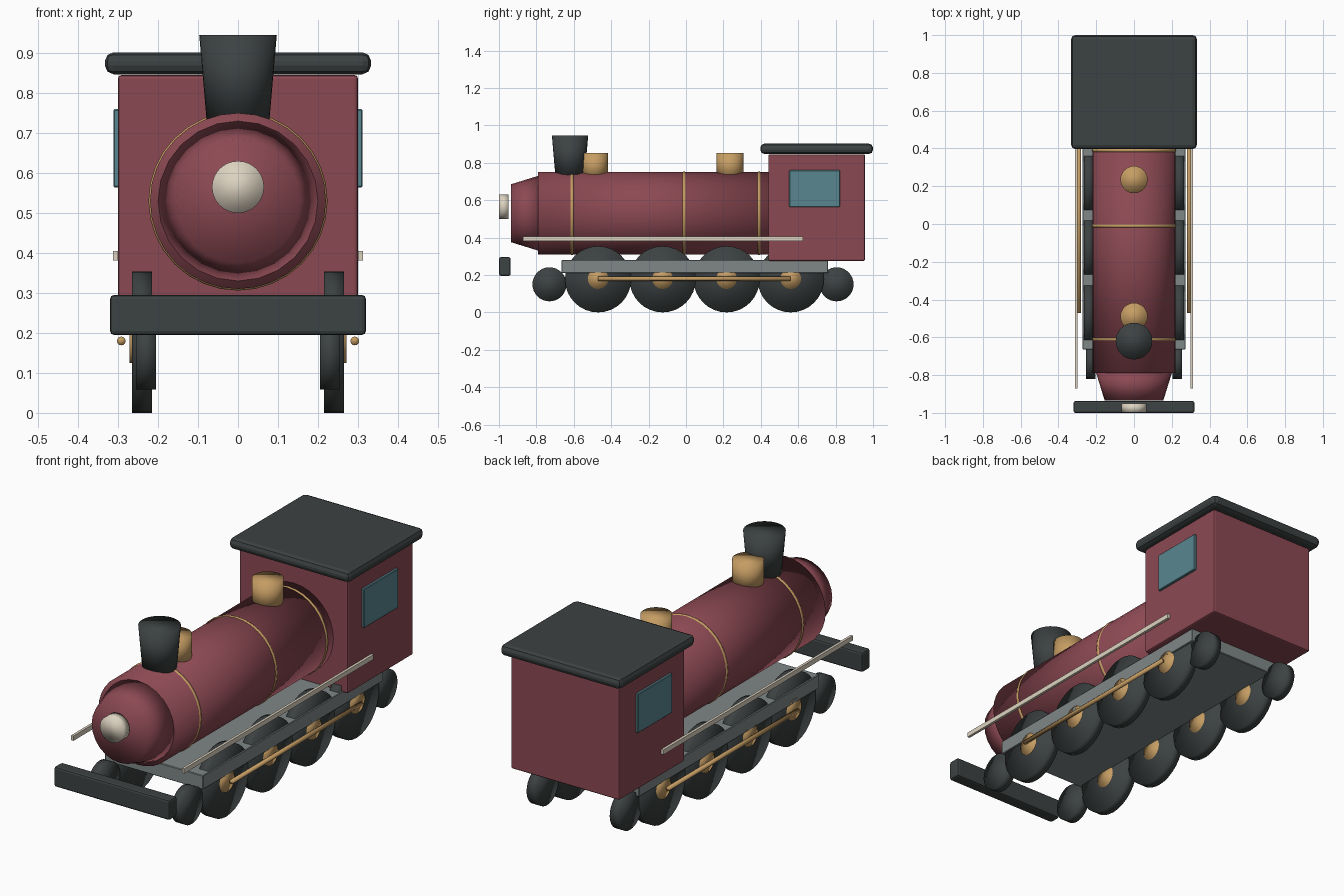
import bpy
import math

if "Cube" in bpy.data.objects:
    bpy.data.objects.remove(bpy.data.objects["Cube"])


def material(name, rgb):
    m = bpy.data.materials.new(name)
    m.diffuse_color = (*rgb, 1)
    m.use_nodes = True
    m.node_tree.nodes["Principled BSDF"].inputs["Base Color"].default_value = m.diffuse_color
    return m


RED = material("maroon", (0.26, 0.066, 0.085))
DARK = material("charcoal", (0.046, 0.054, 0.054))
GOLD = material("brass", (0.56, 0.335, 0.125))
GREY = material("steel grey", (0.215, 0.245, 0.245))
BLUE = material("window blue", (0.10, 0.24, 0.275))
IVORY = material("ivory", (0.72, 0.65, 0.53))

ALONG_Y = (math.pi / 2, 0, 0)   # cone base faces +y, tip end faces -y
ALONG_X = (0, math.pi / 2, 0)


def finish(name, mat):
    ob = bpy.context.object
    ob.name = name
    ob.data.materials.append(mat)
    return ob


def box(name, mat, x, y, z, bevel=0.0, segments=2):
    """Box from (min, max) ranges on each axis."""
    r = (x, y, z)
    bpy.ops.mesh.primitive_cube_add(size=1, location=[(a + b) / 2 for a, b in r])
    ob = finish(name, mat)
    ob.scale = [b - a for a, b in r]
    bpy.ops.object.transform_apply(location=False, rotation=False, scale=True)
    if bevel:
        mod = ob.modifiers.new("rounded edges", "BEVEL")
        mod.width, mod.segments = bevel, segments
    return ob


def cone(name, mat, loc, r1, r2, depth, rot=(0, 0, 0), sides=32):
    """Softly shaded round part, r1 at the base and r2 at the far end."""
    bpy.ops.mesh.primitive_cone_add(vertices=sides, radius1=r1, radius2=r2,
                                    depth=depth, location=loc, rotation=rot)
    ob = finish(name, mat)
    bpy.ops.object.shade_smooth()
    return ob


# Boiler with tapered nose and lamp
BZ = 0.53
cone("boiler", RED, (0, -0.175, BZ), 0.22, 0.22, 1.23, ALONG_Y)
cone("nose", RED, (0, -0.8625, BZ), 0.20, 0.155, 0.145, ALONG_Y, 24)
cone("headlamp", IVORY, (0, -0.974, 0.565), 0.065, 0.065, 0.05, ALONG_Y)

# Brass bands around the boiler
for y in (-0.61, -0.01, 0.39):
    bpy.ops.mesh.primitive_torus_add(location=(0, y, BZ), rotation=ALONG_Y,
                                     major_radius=0.214, minor_radius=0.01,
                                     major_segments=32, minor_segments=8)
    finish("boiler_band", GOLD)
    bpy.ops.object.shade_smooth()

# Chimney and domes
cone("chimney", DARK, (0, -0.62, 0.835), 0.078, 0.097, 0.22)
for y in (-0.49, 0.235):
    cone("steam_dome", GOLD, (0, y, 0.783), 0.072, 0.072, 0.14)

# Cab, roof, chassis and buffer beam
box("cab", RED, (-0.3, 0.3), (0.44, 0.957), (0.275, 0.845), 0.008)
box("roof", DARK, (-0.333, 0.333), (0.397, 1.0), (0.847, 0.902), 0.022)
box("chassis", GREY, (-0.272, 0.272), (-0.665, 0.76), (0.21, 0.28), 0.003, 1)
box("buffer_beam", DARK, (-0.32, 0.32), (-1.0, -0.937), (0.195, 0.295), 0.01)

# Side parts, repeated left and right
for s in (-1, 1):
    def span(a, b):
        return tuple(sorted((s * a, s * b)))

    box("cab_window", BLUE, span(0.295, 0.312), (0.552, 0.824),
        (0.564, 0.76), 0.003, 1)
    box("handrail", IVORY, span(0.300, 0.313), (-0.872, 0.625), (0.381, 0.405))
    for y in (-0.47, -0.125, 0.217, 0.56):
        cone("driving_wheel", DARK, (s * 0.24, y, 0.177), 0.177, 0.177, 0.05, ALONG_X)
        cone("wheel_hub", GOLD, (s * 0.242, y, 0.18), 0.055, 0.055, 0.06, ALONG_X, 24)
    for y in (-0.73, 0.805):
        cone("small_wheel", DARK, (s * 0.23, y, 0.15), 0.091, 0.091, 0.05, ALONG_X)
    cone("coupling_rod", GOLD, (s * 0.292, 0.045, 0.18), 0.011, 0.011, 1.03, ALONG_Y, 12)
